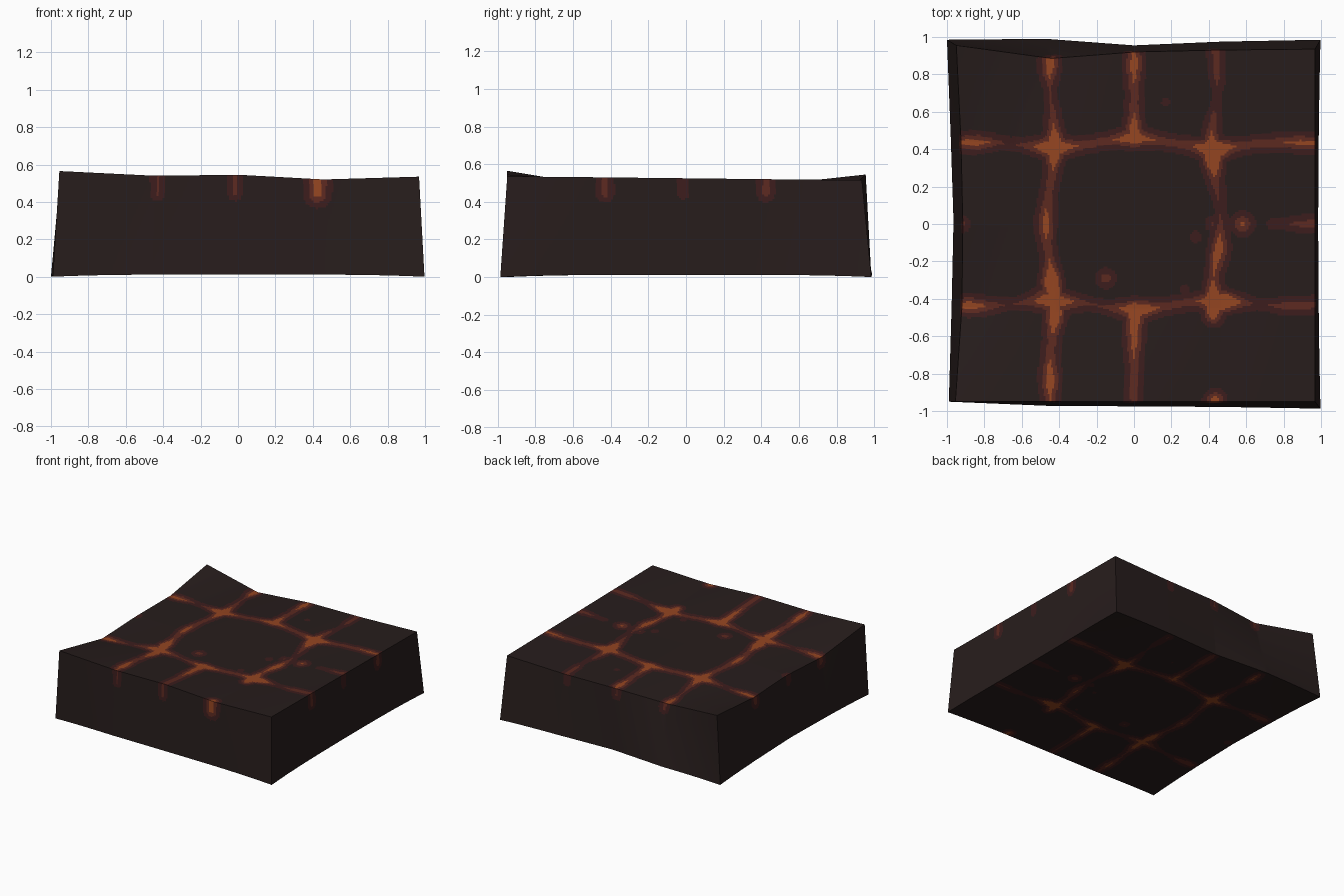
import bpy, bmesh, math

if "Cube" in bpy.data.objects:
    bpy.data.objects.remove(bpy.data.objects["Cube"])

N, M = 180, 44                       # cells across the slab / up its sides
KNOTS = (-1, -.47, 0, .47, 1)
# top heights: rows front to back, columns left to right
HEIGHTS = ((.565, .54, .545, .52, .535),
           (.48, .505, .505, .5, .53),
           (.5, .505, .505, .5, .525),
           (.49, .5, .51, .505, .52),
           (.545, .48, .5, .5, .515))
TOP_LEFT = (-.955, -.92, -.915, -.925, -.95)
TOP_BACK = (.955, .885, .92, .93, .935)
BOTTOM_FRONT = (-.95, -.972, -.975, -.978, -.987)
BOTTOM_BACK = (.985, .99, .955, .975, .985)
BOTTOM_LEFT = (-.99, -.975, -.965, -.98, -1)

# cracks: (axis held constant, offset, start, end)
CRACKS = ((0, -.445, -.96, .93), (0, .435, -.5, .93), (0, .43, -.97, -.94),
          (1, -.43, -.93, .97), (1, .43, -.93, .97),
          (0, 0, .45, .93), (0, 0, -.96, -.45), (1, 0, .75, .97))
# spots where the cracks widen (or cool, if negative): (x, y, amount)
SPOTS = ((-.45, .85, .03), (-.45, .7, -.02), (-.43, .41, .05), (-.48, 0, .022),
         (-.46, -.32, .05), (-.41, -.48, .04), (-.43, -.83, .03),
         (0, .48, .035), (0, .85, .025), (.43, .37, .06),
         (.47, -.15, .03), (.46, -.42, .06), (.02, -.47, .04),
         (0, -.62, .02), (-.86, .43, .025), (-.66, .42, -.02),
         (-.88, -.43, .025), (-.66, -.43, -.02), (.43, -.97, .035),
         (.9, .43, .018), (.42, .08, -.025), (.4, .68, -.035),
         (.68, -.43, -.022), (.78, 0, -.025), (-.2, -.43, -.015))
# lone embers off the cracks: (x, y, core radius)
EMBERS = ((.58, 0, .015), (.42, 0, -.015), (.33, -.07, -.025),
          (-.15, -.29, 0), (.27, -.35, -.03), (-.92, 0, -.01), (.17, .65, -.035))

# core half width of the three drips on each wall
DRIPS = {"front": (-.018, -.018, .022), "right": (-.008, -.025, -.008),
         "back": (-.01, -.018, -.022), "left": (-.005, -.025, -.005)}


def lookup(vals, t):
    i = max(k for k in range(4) if t >= KNOTS[k] or k == 0)
    f = (t - KNOTS[i]) / (KNOTS[i + 1] - KNOTS[i])
    return vals[i] + (vals[i + 1] - vals[i]) * f


def lerp(a, b, t):
    return a + (b - a) * t


def point(u, v, w):
    """Slab position: u, v run -1..1 over the plan, w runs 0..1 upward."""
    s, t = (u + 1) / 2, (v + 1) / 2
    xt = lerp(lookup(TOP_LEFT, v), .968, s)
    yt = lerp(-.95, lookup(TOP_BACK, u), t)
    zt = lookup([lookup(row, u) for row in HEIGHTS], v)
    xb = lerp(lookup(BOTTOM_LEFT, v), .985 + .012 * v * v, s)
    yb = lerp(lookup(BOTTOM_FRONT, u), lookup(BOTTOM_BACK, u), t)
    zb = .012 * (1 - (u * v) ** 4)
    return lerp(xb, xt, w), lerp(yb, yt, w), lerp(zb, zt, w)


def crack_field(x, y):
    """Distance to the nearest bowed crack, less its local core half width."""
    best = 1
    for axis, offset, start, end in CRACKS:
        across, along = (x, y) if axis == 0 else (y, x)
        bow = offset * (1 + .06 * math.cos(math.pi * along / .45) * (1 - along ** 2))
        over = max(start - along, along - end, 0)
        best = min(best, math.hypot(across - bow, over))
    if best < .2:
        best += .005 - sum(a * math.exp(-((x - sx) ** 2 + (y - sy) ** 2) / .008)
                           for sx, sy, a in SPOTS)
    return min(best, min(math.hypot(x - ex, y - ey) - r for ex, ey, r in EMBERS))


def drip_field(name, s, z):
    """Same for the drips running down a wall from the rim."""
    return min(math.hypot(s - p, max(0, .445 - z)) - r
               for p, r in zip((-.43, -.015, .425), DRIPS[name]))


def band(d):
    return 3 if d < 0 else 2 if d < .025 else 1 if d < .058 else 0


bm = bmesh.new()


def patch(n, m, place, colour):
    grid = [[bm.verts.new(place(2 * i / n - 1, j / m)) for i in range(n + 1)]
            for j in range(m + 1)]
    for j in range(m):
        for i in range(n):
            f = bm.faces.new((grid[j][i], grid[j][i + 1],
                              grid[j + 1][i + 1], grid[j + 1][i]))
            f.material_index = colour(f.calc_center_median())


# top and underside carry the crack network (thinner below)
patch(N, N, lambda u, t: point(u, 2 * t - 1, 1),
      lambda c: band(crack_field(c.x, c.y)))
patch(N, N, lambda u, t: point(-u, 2 * t - 1, 0),
      lambda c: band(crack_field(c.x, c.y) + .016))

# four walls
WALLS = {"front": lambda u, w: point(u, -1, w), "right": lambda u, w: point(1, u, w),
         "back": lambda u, w: point(-u, 1, w), "left": lambda u, w: point(-1, -u, w)}
for name, place in WALLS.items():
    axis = 0 if name in ("front", "back") else 1
    patch(N, M, place, lambda c, a=axis, k=name: band(drip_field(k, c[a], c.z)))

bmesh.ops.remove_doubles(bm, verts=bm.verts, dist=1e-4)
bmesh.ops.recalc_face_normals(bm, faces=bm.faces)
mesh = bpy.data.meshes.new("lava_slab")
bm.to_mesh(mesh)
bm.free()


def linear(c):
    c /= 255
    return c / 12.92 if c <= .04045 else ((c + .055) / 1.055) ** 2.4


for name, rgb in (("dark_basalt", (39, 29, 28)), ("warm_rock", (60, 29, 29)),
                  ("ember_red", (92, 41, 32)), ("glowing_orange", (148, 69, 33))):
    mat = bpy.data.materials.new(name)
    mat.diffuse_color = (*map(linear, rgb), 1)
    mat.use_nodes = True
    mat.node_tree.nodes["Principled BSDF"].inputs["Base Color"].default_value = mat.diffuse_color
    mesh.materials.append(mat)

slab = bpy.data.objects.new("lava_slab", mesh)
bpy.context.collection.objects.link(slab)
